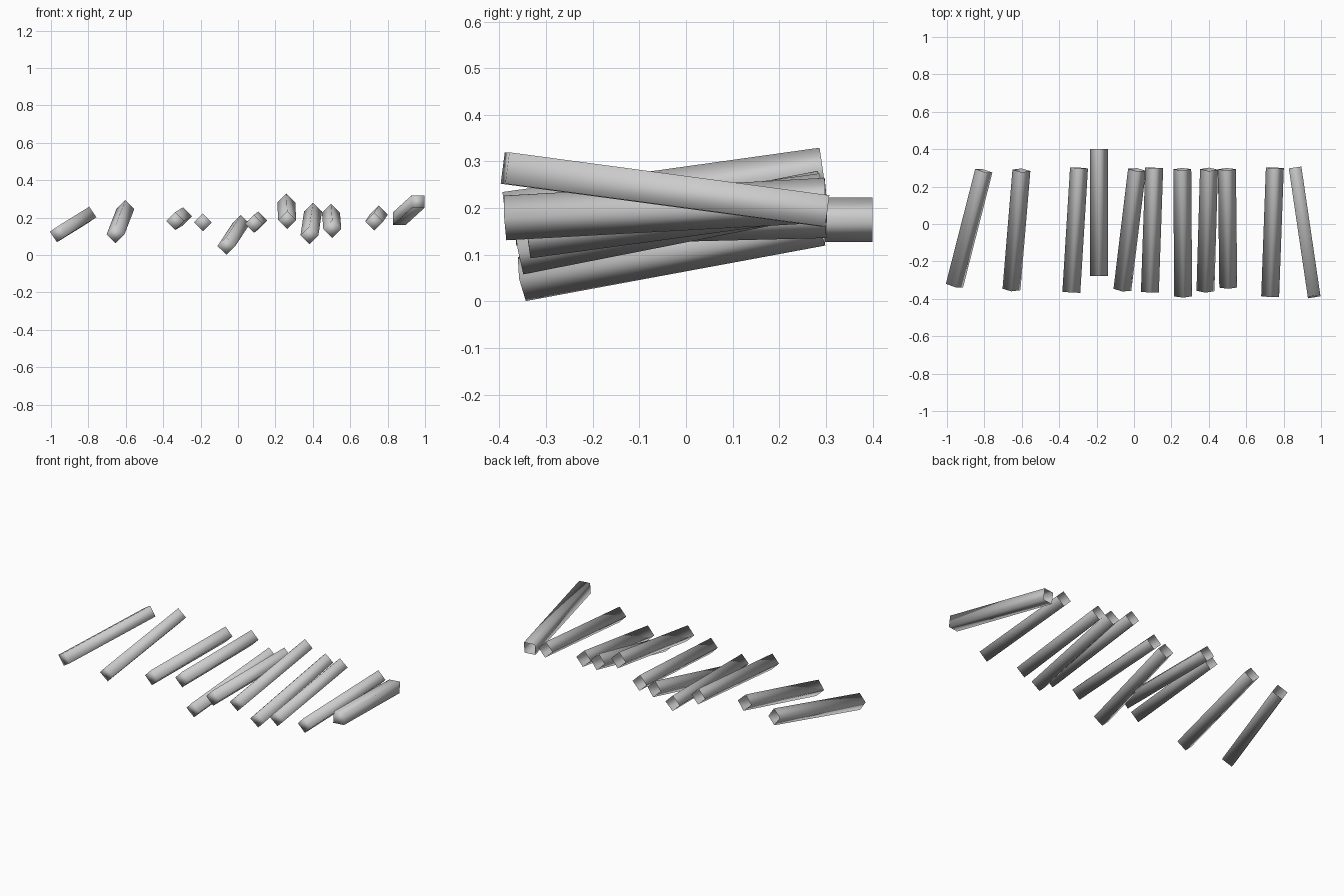
import bpy, bmesh, math
from mathutils import Vector

if "Cube" in bpy.data.objects:
    bpy.data.objects.remove(bpy.data.objects["Cube"])

R = 0.048  # half diagonal of the square section

# front end (x, y, z), back end (x, y, z), roll in degrees (0 = diamond)
STICKS = [
    ((-0.96, -0.33, 0.115), (-0.803, 0.285, 0.212), -12),
    ((-0.655, -0.35, 0.11), (-0.602, 0.287, 0.247), 0),
    ((-0.335, -0.365, 0.182), (-0.294, 0.30, 0.207), 0),
    ((-0.188, -0.277, 0.175), (-0.188, 0.40, 0.175), 0),
    ((-0.062, -0.352, 0.048), (0.016, 0.29, 0.167), 0),
    ((0.085, -0.365, 0.167), (0.108, 0.30, 0.184), 0),
    ((0.263, -0.387, 0.187), (0.258, 0.293, 0.282), 0),
    ((0.382, -0.358, 0.105), (0.401, 0.292, 0.233), 0),
    ((0.504, -0.34, 0.14), (0.497, 0.293, 0.227), 0),
    ((0.728, -0.388, 0.179), (0.753, 0.30, 0.217), 0),
    ((0.963, -0.388, 0.286), (0.862, 0.298, 0.194), 45),
]


def stick(i, front, back, roll):
    """Four-sided smooth stick, capped at the front and open at the back."""
    a, b = Vector(front), Vector(back)
    d = (b - a).normalized()
    side = d.cross(Vector((0, 0, 1))).normalized()
    up = side.cross(d)
    bm = bmesh.new()
    rings = []
    for c in (a, b):
        ring = []
        for k in range(4):
            t = math.radians(roll + 90 * k)
            ring.append(bm.verts.new(c + R * (math.cos(t) * side + math.sin(t) * up)))
        rings.append(ring)
    f, r = rings
    for k in range(4):
        n = (k + 1) % 4
        bm.faces.new((f[k], f[n], r[n], r[k]))
    bm.faces.new(f[::-1])
    bmesh.ops.recalc_face_normals(bm, faces=bm.faces)
    # make sure the sides point outwards
    side_face = bm.faces[:][0]
    if side_face.normal.dot(side_face.calc_center_median() - (a + b) / 2) < 0:
        bmesh.ops.reverse_faces(bm, faces=bm.faces)
    for face in bm.faces:
        face.smooth = True
    me = bpy.data.meshes.new(f"stick_{i:02d}")
    bm.to_mesh(me)
    bm.free()
    bpy.context.collection.objects.link(bpy.data.objects.new(f"stick_{i:02d}", me))


for i, (front, back, roll) in enumerate(STICKS, 1):
    stick(i, front, back, roll)
